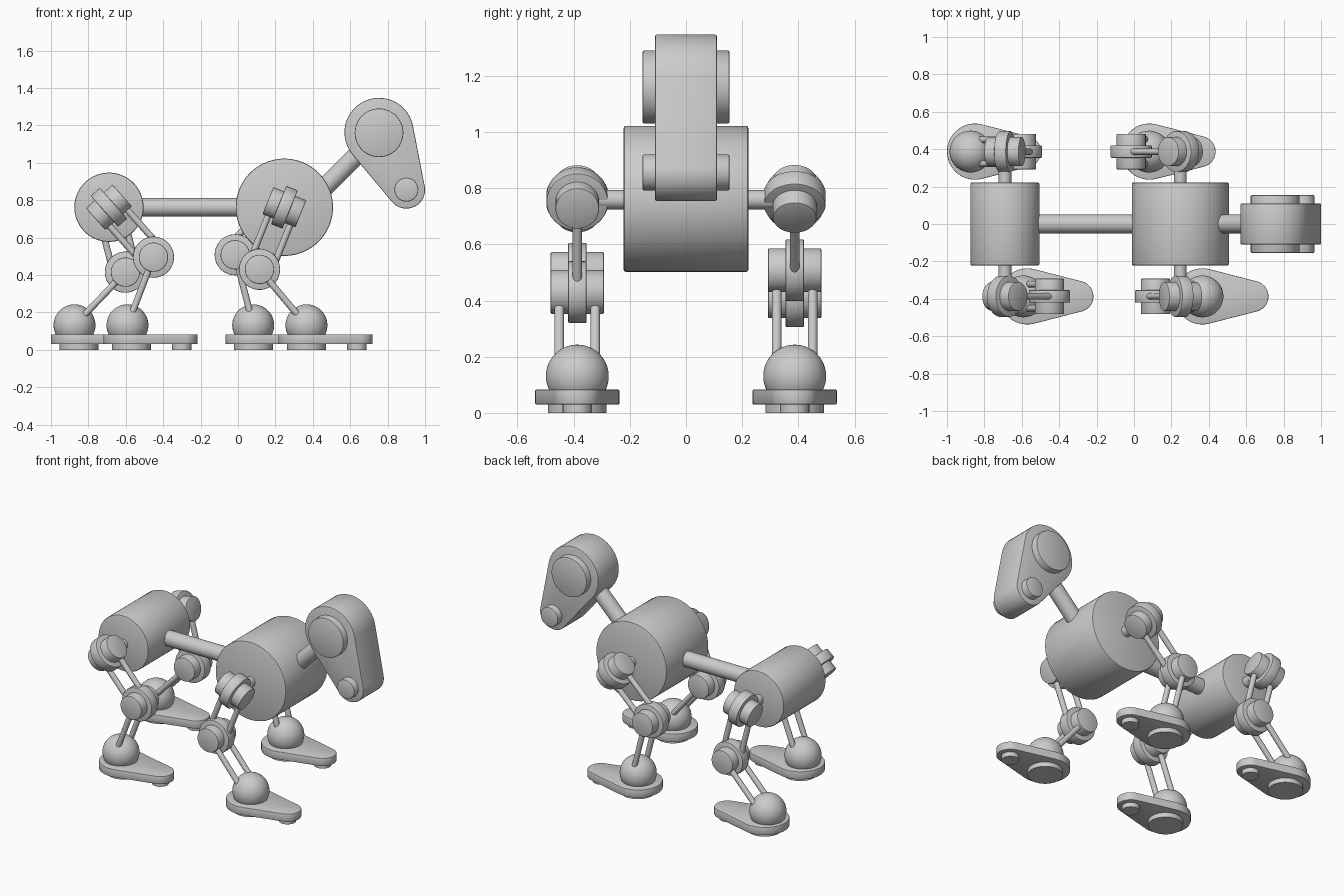
import bpy, bmesh, math
from mathutils import Vector, Matrix

if "Cube" in bpy.data.objects:
    bpy.data.objects.remove(bpy.data.objects["Cube"])


def finish(name, bm, bevel=0.0, matrix=None):
    if bevel:
        rim = [e for e in bm.edges if e.calc_face_angle(0) > math.radians(50)]
        bmesh.ops.bevel(bm, geom=rim, offset=bevel, segments=2, profile=0.5, affect='EDGES')
    if matrix:
        bm.transform(matrix)
    bmesh.ops.recalc_face_normals(bm, faces=bm.faces)
    me = bpy.data.meshes.new(name)
    bm.to_mesh(me)
    bm.free()
    ob = bpy.data.objects.new(name, me)
    bpy.context.collection.objects.link(ob)
    bpy.ops.object.select_all(action='DESELECT')
    ob.select_set(True)
    bpy.context.view_layer.objects.active = ob
    bpy.ops.object.shade_smooth_by_angle(angle=math.radians(40))
    return ob


def cylinder(name, p0, p1, r, sides=48, bevel=0.0):
    p0, p1 = Vector(p0), Vector(p1)
    d = p1 - p0
    bm = bmesh.new()
    bmesh.ops.create_cone(bm, cap_ends=True, segments=sides, radius1=r, radius2=r, depth=d.length)
    rot = d.to_track_quat('Z', 'Y').to_matrix().to_4x4()
    return finish(name, bm, bevel, Matrix.Translation((p0 + p1) / 2) @ rot)


def ball(name, c, r):
    bm = bmesh.new()
    bmesh.ops.create_uvsphere(bm, u_segments=48, v_segments=24, radius=r)
    return finish(name, bm, 0, Matrix.Translation(c))


def teardrop(name, c1, r1, c2, r2, w0, w1, matrix, bevel):
    """Tangent hull of two circles, extruded from w0 to w1."""
    c1, c2 = Vector(c1), Vector(c2)
    d = c2 - c1
    a = math.atan2(d.y, d.x)
    phi = math.acos((r1 - r2) / d.length)
    pts = []
    for c, r, t0, t1 in ((c1, r1, a + phi, a + 2 * math.pi - phi), (c2, r2, a - phi, a + phi)):
        for i in range(29):
            t = t0 + (t1 - t0) * i / 28
            pts.append((c.x + r * math.cos(t), c.y + r * math.sin(t), w0))
    bm = bmesh.new()
    f = bm.faces.new([bm.verts.new(p) for p in pts])
    ext = bmesh.ops.extrude_face_region(bm, geom=[f])
    bmesh.ops.translate(bm, vec=(0, 0, w1 - w0),
                        verts=[g for g in ext['geom'] if isinstance(g, bmesh.types.BMVert)])
    bmesh.ops.recalc_face_normals(bm, faces=bm.faces)
    return finish(name, bm, bevel, matrix)


def joint(name, c, axis):
    """Wide centre disc with a narrower pin through it."""
    c, axis = Vector(c), Vector(axis).normalized()
    cylinder(name + "_disc", c - axis * 0.033, c + axis * 0.033, 0.11, 48, 0.005)
    cylinder(name + "_pin", c - axis * 0.095, c + axis * 0.095, 0.078, 48, 0.005)


def rod_pair(name, a, b, axis):
    off = Vector(axis).normalized() * 0.064
    for i, s in enumerate((-1, 1)):
        cylinder(f"{name}_{i + 1}", a + off * s, b + off * s, 0.0175, 20)


# Body drums and spine
Z = 0.762
REAR, FRONT = -0.69, 0.248
cylinder("rear_body", (REAR, -0.222, Z), (REAR, 0.222, Z), 0.185, 96, 0.008)
cylinder("front_body", (FRONT, -0.222, Z), (FRONT, 0.222, Z), 0.26, 96, 0.008)
cylinder("spine", (REAR, 0, Z), (FRONT, 0, Z), 0.05)

# Neck and head with side caps
upright = Matrix.Rotation(math.pi / 2, 4, 'X')
cylinder("neck", (0.37, 0, 0.775), (0.754, 0, 1.159), 0.05)
teardrop("head", (0.754, 1.162), 0.185, (0.9, 0.855), 0.1, -0.11, 0.11, upright, 0.006)
cylinder("ear_caps", (0.754, -0.155, 1.16), (0.754, 0.155, 1.16), 0.13, 64, 0.006)
cylinder("muzzle_caps", (0.9, -0.155, 0.856), (0.9, 0.155, 0.856), 0.064, 48, 0.006)

# Legs: name, side, hip x, knee (x, z), ball x, foot x
legs = (
    ("rear_right", -1, REAR, (-0.452, 0.495), -0.591, -0.57),
    ("rear_left", 1, REAR, (-0.602, 0.415), -0.874, -0.85),
    ("front_right", -1, FRONT, (0.115, 0.43), 0.366, 0.366),
    ("front_left", 1, FRONT, (-0.015, 0.508), 0.081, 0.083),
)
Y_AXIS = Vector((0, 1, 0))
for name, side, hx, (kx, kz), bx, fx in legs:
    y = 0.387 * side
    hip, knee, ankle = Vector((hx, y, Z)), Vector((kx, y, kz)), Vector((bx, y, 0.131))
    across = (knee - hip).cross(Y_AXIS)
    cylinder(name + "_hip_axle", (hx, 0.2 * side, Z - 0.003), (hx, 0.32 * side, Z - 0.003), 0.034, 32)
    joint(name + "_hip", hip, across)
    rod_pair(name + "_upper_rod", hip, knee, across)
    joint(name + "_knee", knee, Y_AXIS)
    rod_pair(name + "_lower_rod", knee, ankle, Y_AXIS)
    ball(name + "_ankle", ankle, 0.112)
    # Foot plate with two pads underneath
    teardrop(name + "_foot", (fx, y), 0.15, (fx + 0.27, y), 0.083, 0.03, 0.083, None, 0.004)
    cylinder(name + "_heel_pad", (fx, y, 0), (fx, y, 0.04), 0.104)
    cylinder(name + "_toe_pad", (fx + 0.27, y, 0), (fx + 0.27, y, 0.04), 0.052, 32)
